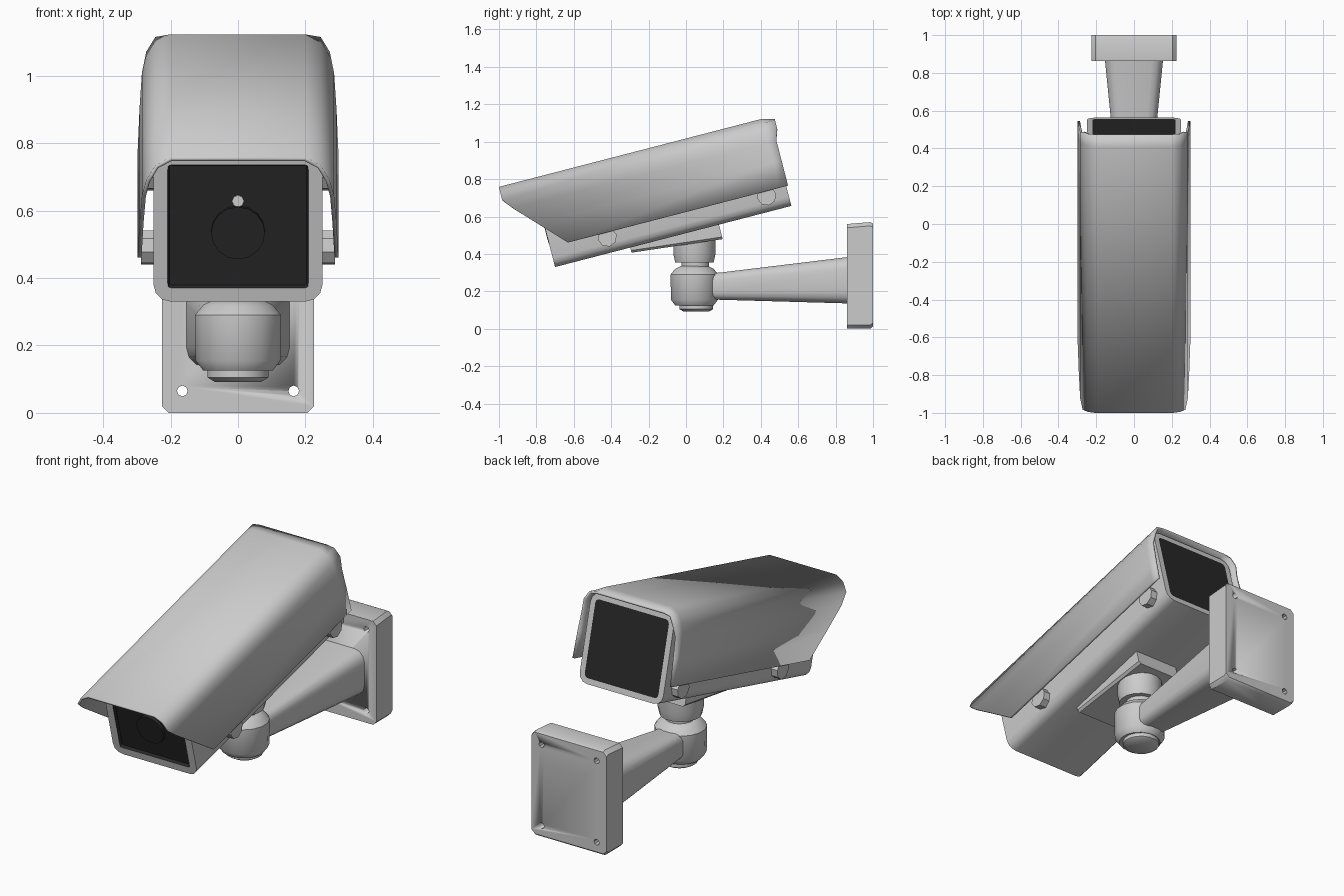
import bpy, bmesh, math
from mathutils import Vector, Matrix

if "Cube" in bpy.data.objects:
    bpy.data.objects.remove(bpy.data.objects["Cube"])


def material(name, value):
    m = bpy.data.materials.new(name)
    m.use_nodes = True
    colour = (value, value, value, 1)
    m.diffuse_color = colour
    m.node_tree.nodes["Principled BSDF"].inputs["Base Color"].default_value = colour
    return m


GREY = material("light grey", 0.6)
DARK = material("near black", 0.02)
PALE = material("pale indicator", 0.85)

# Housing parts share one tilted frame: y runs along the housing, z is its height
TILT = Matrix.Translation((0, -0.70, 0.33)) @ Matrix.Rotation(math.radians(14.5), 4, "X")


def finish(bm, name, mats=(GREY,), tilted=False, angle=40):
    bmesh.ops.recalc_face_normals(bm, faces=bm.faces)
    mesh = bpy.data.meshes.new(name)
    bm.to_mesh(mesh)
    bm.free()
    ob = bpy.data.objects.new(name, mesh)
    bpy.context.collection.objects.link(ob)
    for m in mats:
        mesh.materials.append(m)
    if tilted:
        ob.matrix_world = TILT
    bpy.ops.object.select_all(action="DESELECT")
    ob.select_set(True)
    bpy.context.view_layer.objects.active = ob
    bpy.ops.object.shade_smooth_by_angle(angle=math.radians(angle))
    return ob


def loft(bm, rings, caps=True, closed=True):
    loops = [[bm.verts.new(p) for p in ring] for ring in rings]
    n = len(loops[0])
    for a, b in zip(loops, loops[1:]):
        for i in range(n if closed else n - 1):
            j = (i + 1) % n
            bm.faces.new((a[i], a[j], b[j], b[i]))
    if caps:
        return [bm.faces.new(loops[0]), bm.faces.new(loops[-1])]


def rounded_rect(w, z0, z1, r, y, steps=3):
    pts = []
    for k, (sx, top) in enumerate(((1, 1), (-1, 1), (-1, 0), (1, 0))):
        cx, cz = sx * (w - r), (z1 - r if top else z0 + r)
        for s in range(steps + 1):
            a = math.pi / 2 * (k + s / steps)
            pts.append((cx + r * math.cos(a), y, cz + r * math.sin(a)))
    return pts


def lathe(name, profile, centre, sides=16):
    bm = bmesh.new()
    angles = [2 * math.pi * (i + 0.5) / sides for i in range(sides)]
    loft(bm, [[(r * math.cos(a), centre + r * math.sin(a), z) for a in angles]
              for r, z in profile])
    return finish(bm, name)


def disc(name, radius, depth, matrix, mat, sides=16, tilted=True):
    bm = bmesh.new()
    bmesh.ops.create_cone(bm, cap_ends=True, segments=sides, radius1=radius,
                          radius2=radius, depth=depth, matrix=matrix)
    return finish(bm, name, (mat,), tilted)


ALONG_Y = Matrix.Rotation(math.pi / 2, 4, "X")
ALONG_X = Matrix.Rotation(math.pi / 2, 4, "Y")

# Housing with a recessed dark window and a dark back panel
bm = bmesh.new()
front, back = loft(bm, [rounded_rect(0.25, 0, 0.46, 0.05, y) for y in (0, 1.305)])
bmesh.ops.recalc_face_normals(bm, faces=bm.faces)
bmesh.ops.inset_region(bm, faces=[front], thickness=0.042)
rim = bmesh.ops.inset_region(bm, faces=[front], thickness=0.005, depth=-0.015)
for f in [front, back] + rim["faces"]:
    f.material_index = 1
bmesh.ops.inset_region(bm, faces=[back], thickness=0.03)
for f in bm.faces:
    c = f.calc_center_median()
    if c.y > 1.30 and f is not back:
        f.material_index = 0
finish(bm, "housing", (GREY, DARK), True)

# Lens and indicator behind the window
disc("lens", 0.08, 0.02, Matrix.Translation((0, 0.008, 0.21)) @ ALONG_Y, DARK)
disc("indicator", 0.018, 0.006, Matrix.Translation((0, 0.011, 0.305)) @ ALONG_Y, PALE, 8)

# Sunshade: an open shell whose sides are cut back at the front
half = [(0.298, 0.11), (0.292, 0.25), (0.285, 0.36), (0.272, 0.42), (0.245, 0.465), (0.2, 0.49)]
section = half + [(-x, z) for x, z in reversed(half)]


def brim(z):
    return -0.184 + 0.284 * max(0, (0.409 - z) / 0.3)


bm = bmesh.new()
loft(bm, [[(x, brim(z), z) for x, z in section],
          [(x, 1.27, z) for x, z in section],
          [(x, 1.335 if z > 0.4 else 1.315, min(z, 0.473)) for x, z in section]],
     caps=False, closed=False)
shade = finish(bm, "sunshade", tilted=True)
solid = shade.modifiers.new("thickness", "SOLIDIFY")
solid.thickness = 0.012
# keep the thickness on the inner side
up = [p.normal.z for p in shade.data.polygons if abs(p.normal.z) > 0.9]
solid.offset = -1 if up and up[0] > 0 else 1

# Clips joining the sunshade to the housing
for side, label in ((1, "left"), (-1, "right")):
    for y, place in ((0.31, "front"), (1.19, "back")):
        disc(f"{place}_{label}_clip", 0.052, 0.05,
             Matrix.Translation((side * 0.262, y, 0.085)) @ ALONG_X, GREY, 8)

# Wedge rail under the housing
bm = bmesh.new()
loft(bm, [rounded_rect(0.13, low, 0.02, 0.012, y, 1) for y, low in ((0.415, -0.028), (0.905, -0.08))])
finish(bm, "under_rail", tilted=True)

# Swivel joint
lathe("collar", [(0.105, 0.355), (0.115, 0.40), (0.115, 0.51)], 0.045)
lathe("swivel_neck", [(0.075, 0.30), (0.075, 0.36)], 0.05)
lathe("swivel_joint", [(0.105, 0.125), (0.128, 0.155), (0.13, 0.29), (0.105, 0.32), (0.075, 0.335)], 0.045)
lathe("swivel_cap", [(0.07, 0.092), (0.092, 0.105), (0.092, 0.16)], 0.055)

# Tapered arm
bm = bmesh.new()
loft(bm, [rounded_rect(0.078, 0.157, 0.295, 0.04, 0.08),
          rounded_rect(0.085, 0.155, 0.30, 0.04, 0.18),
          rounded_rect(0.155, 0.135, 0.385, 0.06, 0.88)])
finish(bm, "arm")

# Wall plate with four screw holes
bm = bmesh.new()
loft(bm, [rounded_rect(0.225, low, high, 0.02, y, 1)
          for y, low, high in ((0.862, 0, 0.56), (0.985, 0, 0.57), (1.0, 0.012, 0.562))])
plate = finish(bm, "wall_plate")
for x in (-0.165, 0.165):
    for z in (0.065, 0.505):
        cutter = disc("hole_cutter", 0.016, 0.4,
                      Matrix.Translation((x, 0.93, z)) @ ALONG_Y, GREY, 8, False)
        cutter.hide_render = True
        cut = plate.modifiers.new("hole", "BOOLEAN")
        cut.object = cutter
        cut.solver = "EXACT"
        bpy.context.view_layer.objects.active = plate
        bpy.ops.object.modifier_apply(modifier=cut.name)
        bpy.data.objects.remove(cutter)
